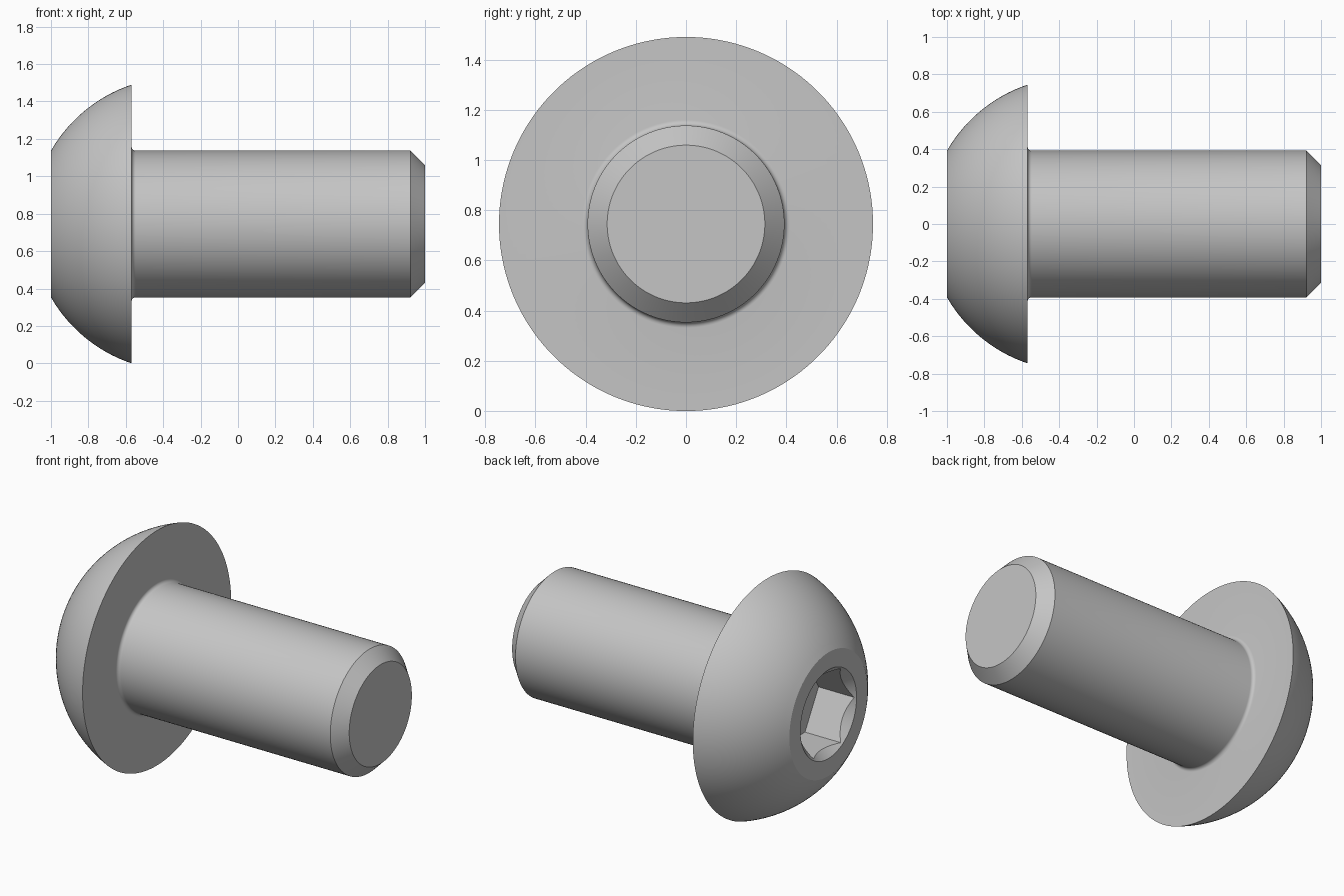
import bpy
import bmesh
from math import cos, sin, pi, radians, sqrt

if "Cube" in bpy.data.objects:
    bpy.data.objects.remove(bpy.data.objects["Cube"], do_unlink=True)

SEGMENTS = 144                      # multiple of six, so hex corners land on vertices
HEAD_R, FACE_R, SHANK_R, TIP_R = 0.745, 0.392, 0.392, 0.314
FACE_X, SEAT_X, TIP_X = -1.0, -0.569, 1.0
FILLET = 0.022
RIM_R, APOTHEM, FLOOR_X = 0.281, 0.235, -0.74
AXIS_Z = HEAD_R


def hex_radius(angle):
    """Distance from the axis to the hexagon's wall."""
    return APOTHEM / cos(angle % (pi / 3) - pi / 6)


def circle(x, r):
    """A round ring of the lathe."""
    return lambda a: (x, r)


# Hex socket: flat floor, six walls, conical lead-in meeting the walls in scallops
rings = [
    lambda a: (FLOOR_X, hex_radius(a)),
    lambda a: (FACE_X + RIM_R - hex_radius(a), hex_radius(a)),
    circle(FACE_X, RIM_R),
]

# Domed head: spherical, centred on the axis
dome_x = -0.319
dome_r = sqrt((FACE_X - dome_x) ** 2 + FACE_R ** 2)
for i in range(21):
    r_start, r_end = FACE_X, SEAT_X
    x = r_start + (r_end - r_start) * i / 20
    rings.append(circle(x, sqrt(dome_r ** 2 - (x - dome_x) ** 2)))

# Fillet under the head
for i in range(7):
    t = pi / 2 * i / 6
    rings.append(circle(SEAT_X + FILLET * (1 - cos(t)),
                        SHANK_R + FILLET * (1 - sin(t))))

# Shank with chamfered tip
chamfer = SHANK_R - TIP_R
rings += [circle(TIP_X - chamfer, SHANK_R), circle(TIP_X, TIP_R)]

# Turn the rings into one closed surface
bm = bmesh.new()
loops = []
for ring in rings:
    loop = []
    for s in range(SEGMENTS):
        a = 2 * pi * s / SEGMENTS
        x, r = ring(a)
        loop.append(bm.verts.new((x, r * cos(a), AXIS_Z + r * sin(a))))
    loops.append(loop)
for inner, outer in zip(loops, loops[1:]):
    for s in range(SEGMENTS):
        n = (s + 1) % SEGMENTS
        bm.faces.new((inner[s], inner[n], outer[n], outer[s]))
bm.faces.new(loops[0])
bm.faces.new(loops[-1])
bmesh.ops.recalc_face_normals(bm, faces=bm.faces)

mesh = bpy.data.meshes.new("button_head_screw")
bm.to_mesh(mesh)
bm.free()
screw = bpy.data.objects.new("button_head_screw", mesh)
bpy.context.collection.objects.link(screw)

# Plain grey steel
steel = bpy.data.materials.new("grey_steel")
steel.use_nodes = True
colour = (0.56, 0.56, 0.56, 1)
steel.diffuse_color = colour
steel.node_tree.nodes["Principled BSDF"].inputs["Base Color"].default_value = colour
mesh.materials.append(steel)

# Smooth curves, crisp edges
bpy.ops.object.select_all(action="DESELECT")
screw.select_set(True)
bpy.context.view_layer.objects.active = screw
bpy.ops.object.shade_smooth_by_angle(angle=radians(25))
